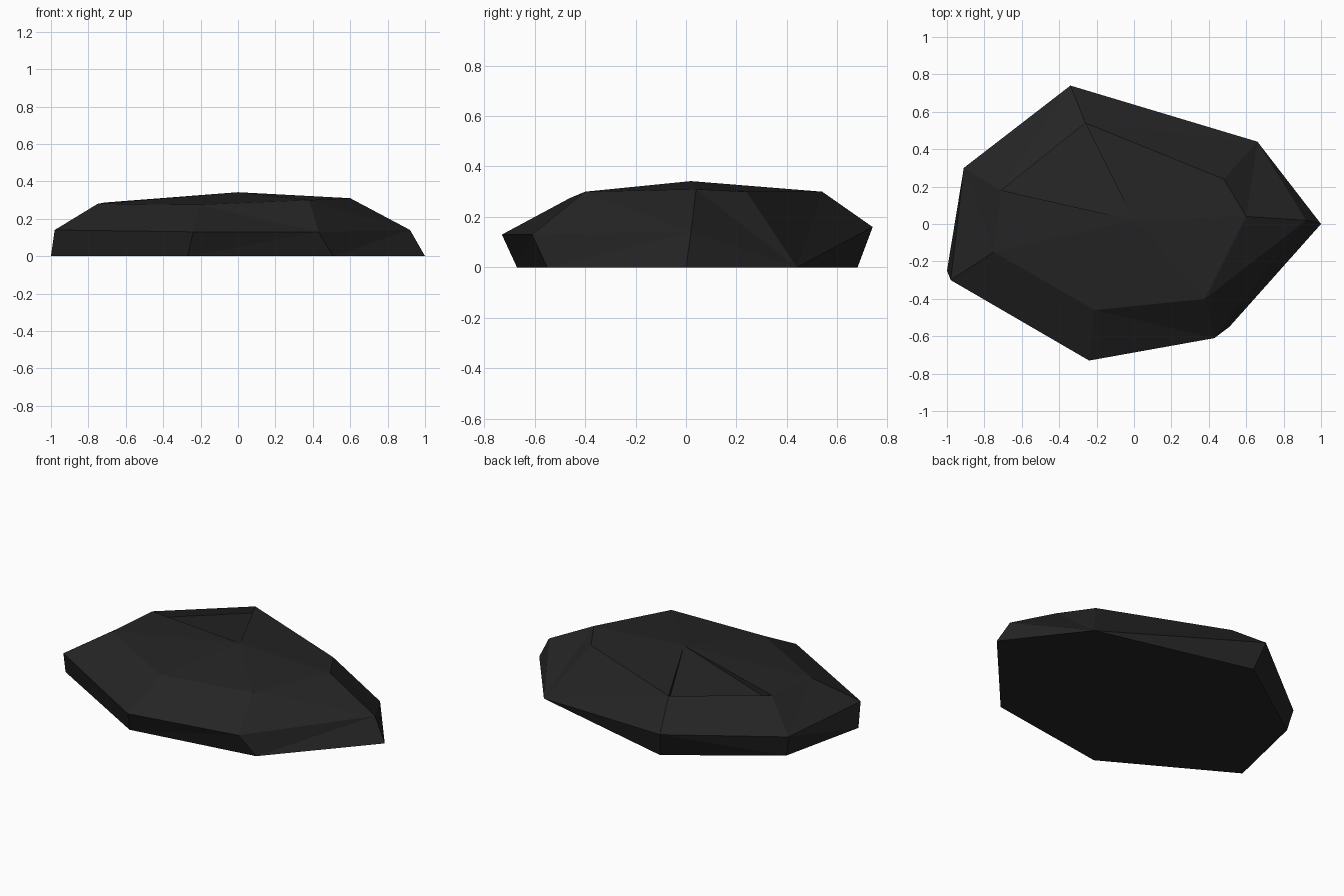
import bpy
import bmesh

old = bpy.data.objects.get("Cube")
if old:
    bpy.data.objects.remove(old, do_unlink=True)

# Dark stone colour
COLOUR = (0.018, 0.018, 0.018, 1)
stone = bpy.data.materials.new("charcoal_stone")
stone.use_nodes = True
stone.diffuse_color = COLOUR
bsdf = stone.node_tree.nodes["Principled BSDF"]
bsdf.inputs["Base Color"].default_value = COLOUR
bsdf.inputs["Roughness"].default_value = 0.9

# Seven-sided outlines, counter-clockwise from the pointed end
BASE = [(1, 0, 0), (.66, .44, 0), (-.30, .68, 0), (-.88, .28, 0),
        (-1, -.25, 0), (-.27, -.67, 0), (.51, -.55, 0)]
WAIST = [(.92, .02, .14), (.66, .44, 0), (-.34, .74, .16), (-.91, .30, .13),
         (-.98, -.30, .14), (-.24, -.73, .13), (.43, -.61, .13)]
SHOULDER = [(.60, .04, .31), (.48, .24, .30), (-.26, .54, .30), (-.71, .18, .287),
            (-.75, -.15, .28), (-.21, -.46, .275), (.38, -.40, .30)]
PEAK = (0, .02, .342)
CHIP_SIDE = 2      # shoulder edge where the crown has a sunken facet
CHIP_DEPTH = .04

bm = bmesh.new()


def ring(points):
    return [bm.verts.new(p) for p in points]


def bridge(lower, upper):
    n = len(lower)
    for i in range(n):
        j = (i + 1) % n
        bm.faces.new((lower[i], lower[j], upper[j], upper[i]))


# Flat underside and sloping sides
base, waist, shoulder = ring(BASE), ring(WAIST), ring(SHOULDER)
bm.faces.new(base[::-1])
bridge(base, waist)
bridge(waist, shoulder)

# Faceted crown, with one facet hinged down from the peak
peak = bm.verts.new(PEAK)
count = len(shoulder)
for i in range(count):
    a, b = shoulder[i], shoulder[(i + 1) % count]
    if i != CHIP_SIDE:
        bm.faces.new((a, b, peak))
        continue
    low_a, low_b = [bm.verts.new((v.co.x, v.co.y, v.co.z - CHIP_DEPTH)) for v in (a, b)]
    bm.faces.new((low_a, low_b, peak))
    bm.faces.new((a, b, low_b, low_a))
    bm.faces.new((a, low_a, peak))
    bm.faces.new((low_b, b, peak))

# Close the corner where the waist meets the ground, then clean up
bmesh.ops.remove_doubles(bm, verts=bm.verts[:], dist=.001)
bmesh.ops.triangulate(bm, faces=[f for f in bm.faces if len(f.verts) == 4])
bmesh.ops.recalc_face_normals(bm, faces=bm.faces[:])

mesh = bpy.data.meshes.new("flat_rock")
bm.to_mesh(mesh)
bm.free()
mesh.materials.append(stone)
rock = bpy.data.objects.new("flat_rock", mesh)
bpy.context.collection.objects.link(rock)
